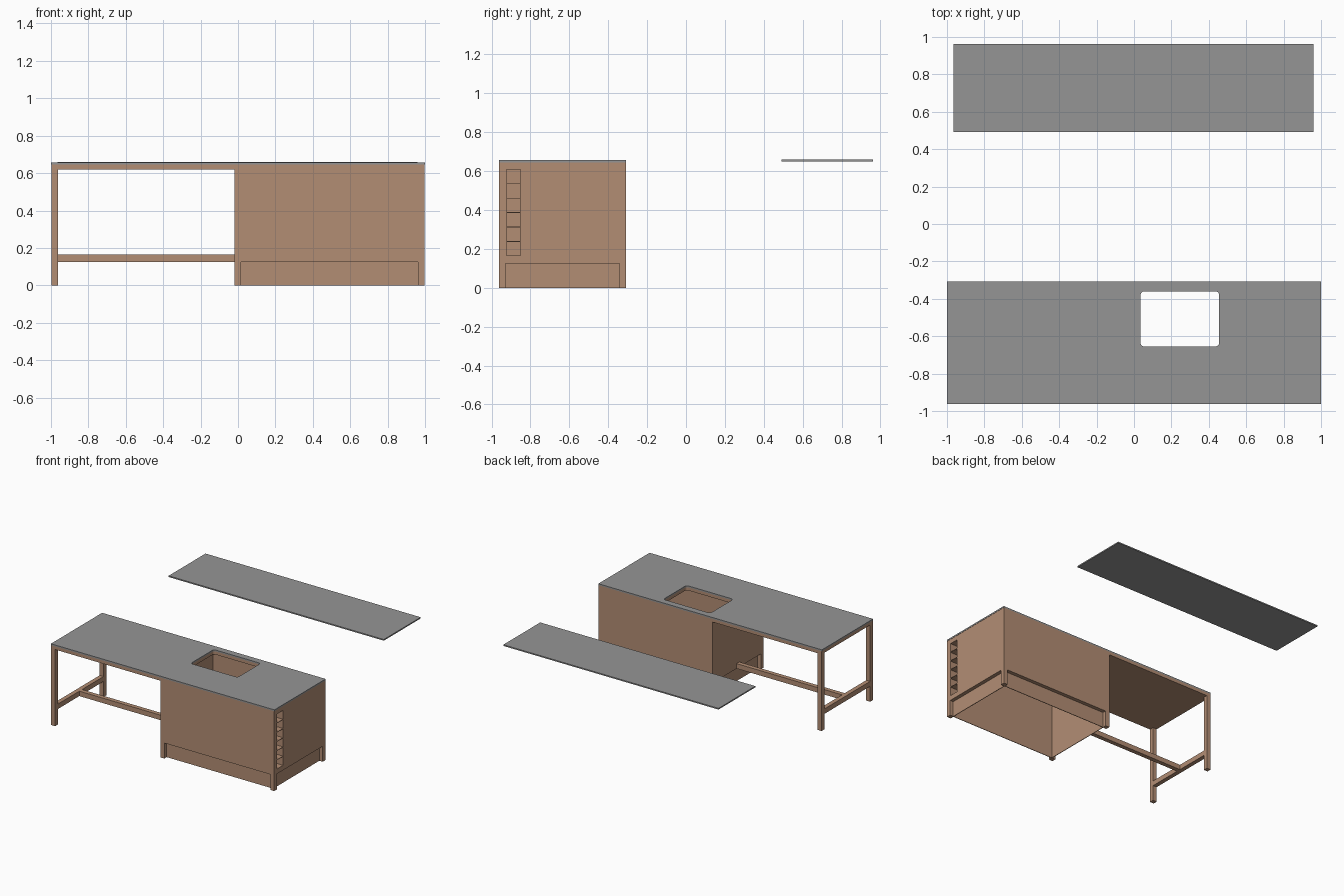
import bpy, bmesh

if "Cube" in bpy.data.objects:
    bpy.data.objects.remove(bpy.data.objects["Cube"])


def material(name, rgb):
    m = bpy.data.materials.new(name)
    m.diffuse_color = (*rgb, 1)
    m.use_nodes = True
    m.node_tree.nodes["Principled BSDF"].inputs["Base Color"].default_value = m.diffuse_color
    return m


WOOD = material("brown wood", (0.45, 0.27, 0.175))
STONE = material("grey stone", (0.30, 0.30, 0.30))


def box(name, x, y, z, mat=WOOD, round_corners=0):
    """Axis-aligned box from (min, max) ranges, optionally with rounded upright edges."""
    bm = bmesh.new()
    bmesh.ops.create_cube(bm, size=1)
    for v in bm.verts:
        v.co = [r[0] if c < 0 else r[1] for c, r in zip(v.co, (x, y, z))]
    if round_corners:
        upright = [e for e in bm.edges
                   if abs(e.verts[0].co.z - e.verts[1].co.z) > 1e-4]
        bmesh.ops.bevel(bm, geom=upright, offset=round_corners, segments=5,
                        profile=0.5, affect='EDGES')
    bmesh.ops.recalc_face_normals(bm, faces=bm.faces)
    me = bpy.data.meshes.new(name)
    bm.to_mesh(me)
    bm.free()
    me.materials.append(mat)
    ob = bpy.data.objects.new(name, me)
    bpy.context.collection.objects.link(ob)
    return ob


def cut(targets, cutter):
    """Subtract the cutter from each target, then remove it."""
    for ob in targets:
        mod = ob.modifiers.new("cut", 'BOOLEAN')
        mod.operation = 'DIFFERENCE'
        mod.solver = 'EXACT'
        mod.object = cutter
        bpy.context.view_layer.objects.active = ob
        bpy.ops.object.modifier_apply(modifier=mod.name)
    bpy.data.objects.remove(cutter)


# main levels
Y0, Y1 = -0.963, -0.308          # island front and back
XL, XR = -0.02, 0.998            # cabinet left and right
POST, SLAB, TOP = 0.035, 0.62, 0.645
KICK, KICK_H = 0.03, 0.125

# worktop and the board below it, with a rounded sink opening
board = box("worktop_board", (-0.998, XR), (Y0, Y1), (SLAB, TOP))
worktop = box("worktop", (-1, 1), (Y0, Y1), (TOP, 0.657), STONE)
cut([board, worktop], box("sink_cutter", (0.035, 0.455), (-0.655, -0.36),
                          (0.5, 0.8), round_corners=0.02))

# separate rear worktop
box("rear_worktop", (-0.965, 0.96), (0.492, 0.963), (0.65, 0.66), STONE)

# hollow cabinet, open at the bottom
cabinet = box("cabinet", (XL, XR), (Y0, Y1), (0, SLAB))
cut([cabinet], box("inside_cutter", (XL + POST, XR - POST),
                   (Y0 + POST, Y1 - POST), (-0.1, 0.7)))

# recessed kick boards between the corner posts on all four sides
kx, ky, kz = (XL + POST, XR - POST), (Y0 + POST, Y1 - POST), (-0.1, KICK_H)
for y in ((Y0 - 0.1, Y0 + KICK), (Y1 - KICK, Y1 + 0.1)):
    cut([cabinet], box("kick_cutter", kx, y, kz))
for x in ((XL - 0.1, XL + KICK), (XR - KICK, XR + 0.1)):
    cut([cabinet], box("kick_cutter", x, ky, kz))

# column of six bottle cubbies in the right side
rack = box("bottle_rack", (0.86, XR - POST), (Y0 + POST, -0.842), (0.158, 0.618))
for i in range(6):
    z = 0.165 + i * 0.0745
    cut([cabinet, rack], box("cubby_cutter", (0.87, 1.1), (-0.924, -0.85),
                             (z, z + 0.071)))

# table legs with an H-shaped stretcher
leg_x = (-0.998, -0.963)
for name, y in (("front", Y0), ("back", Y1 - POST)):
    box(name + "_leg", leg_x, (y, y + POST), (0, SLAB))
box("cross_stretcher", leg_x, (Y0 + POST, Y1 - POST), (0.125, 0.165))
mid = (Y0 + Y1) / 2
box("long_stretcher", (leg_x[1], XL), (mid - 0.0175, mid + 0.0175), (0.125, 0.165))
